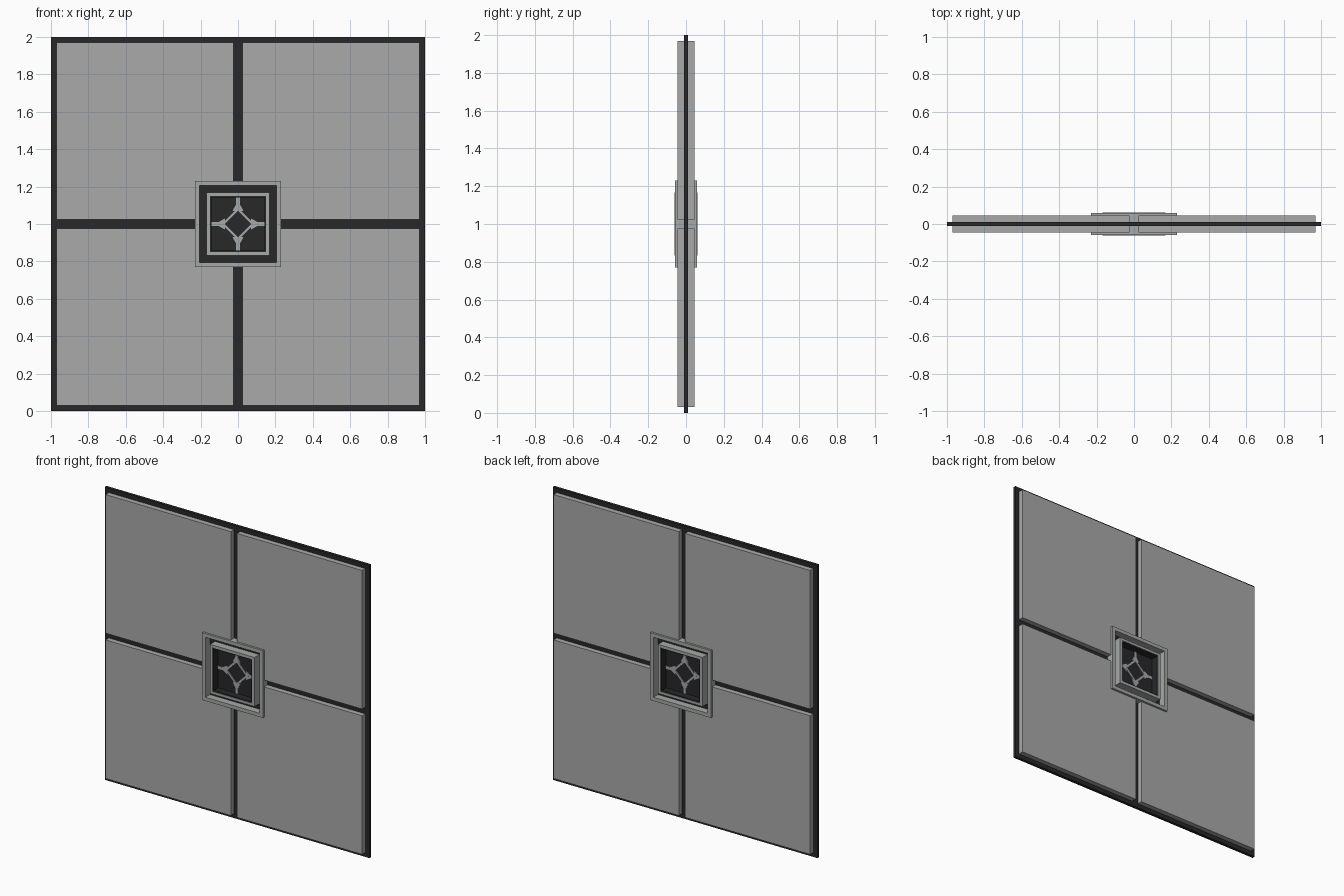
import bpy, bmesh

if "Cube" in bpy.data.objects:
    bpy.data.objects.remove(bpy.data.objects["Cube"])

CZ = 1.0  # height of the centre


def mat(name, c):
    m = bpy.data.materials.new(name)
    m.diffuse_color = (*c, 1)
    m.use_nodes = True
    m.node_tree.nodes["Principled BSDF"].inputs["Base Color"].default_value = m.diffuse_color
    return m


GREY = mat("panel grey", (0.40, 0.40, 0.405))
TRIM = mat("trim grey", (0.38, 0.40, 0.385))
DARK = mat("dark metal", (0.021, 0.021, 0.023))


def prism(bm, pts, y0, y1):
    """Extrude an (x, z) outline, measured from the centre, from y0 to y1."""
    f = bm.faces.new([bm.verts.new((x, y0, CZ + z)) for x, z in pts])
    r = bmesh.ops.extrude_face_region(bm, geom=[f])
    vs = [v for v in r["geom"] if isinstance(v, bmesh.types.BMVert)]
    bmesh.ops.translate(bm, verts=vs, vec=(0, y1 - y0, 0))


def finish(bm, name, m):
    bmesh.ops.recalc_face_normals(bm, faces=bm.faces)
    me = bpy.data.meshes.new(name)
    bm.to_mesh(me)
    bm.free()
    me.materials.append(m)
    ob = bpy.data.objects.new(name, me)
    bpy.context.collection.objects.link(ob)
    return ob


def ring(name, profile, m, n=4, diamond=False):
    """Square ring swept from a closed (half width, y) profile."""
    bm = bmesh.new()
    corners = [(1, 0), (0, 1), (-1, 0), (0, -1)] if diamond else [(1, 1), (-1, 1), (-1, -1), (1, -1)]
    loops = [[bm.verts.new((a * r, y, CZ + b * r)) for r, y in profile] for a, b in corners]
    k = len(profile)
    for i in range(n):
        p, q = loops[i], loops[(i + 1) % n]
        for j in range(k):
            bm.faces.new((p[j], p[(j + 1) % k], q[(j + 1) % k], q[j]))
    return finish(bm, name, m)


def box_profile(r0, r1, d):
    return [(r0, -d), (r1, -d), (r1, d), (r0, d)]


# thin dark core sheet
bm = bmesh.new()
prism(bm, [(-1, -1), (1, -1), (1, 1), (-1, 1)], -0.01, 0.01)
finish(bm, "core_sheet", DARK)

# four thick panels, notched around the centre frame
g, e, c = 0.023, 0.97, 0.215
outline = [(c, g), (e, g), (e, e), (g, e), (g, c), (c, c)]
for name, sx, sz in (("upper_right", 1, 1), ("upper_left", -1, 1),
                     ("lower_left", -1, -1), ("lower_right", 1, -1)):
    for side, s in (("front", -1), ("back", 1)):
        bm = bmesh.new()
        prism(bm, [(x * sx, z * sz) for x, z in outline], s * 0.01, s * 0.045)
        finish(bm, f"panel_{name}_{side}", GREY)

# nested square frames with a dark lining
ring("outer_frame", box_profile(0.205, 0.23, 0.059), TRIM)
ring("inner_frame", box_profile(0.15, 0.168, 0.062), TRIM)
ring("inner_lining", box_profile(0.143, 0.151, 0.058), DARK)

# diamond ornament with flared spokes, showing on both sides
ring("diamond_ring", box_profile(0.07, 0.088, 0.015), TRIM, diamond=True)
bm = bmesh.new()
spoke = [(0.145, 0.01), (0.105, 0.01), (0.07, 0.03), (0.07, 0.018), (0.08, 0),
         (0.07, -0.018), (0.07, -0.03), (0.105, -0.01), (0.145, -0.01)]
for a, b in ((1, 0), (0, 1), (-1, 0), (0, -1)):
    prism(bm, [(x * a - z * b, x * b + z * a) for x, z in spoke], -0.0145, 0.0145)
finish(bm, "spokes", TRIM)
